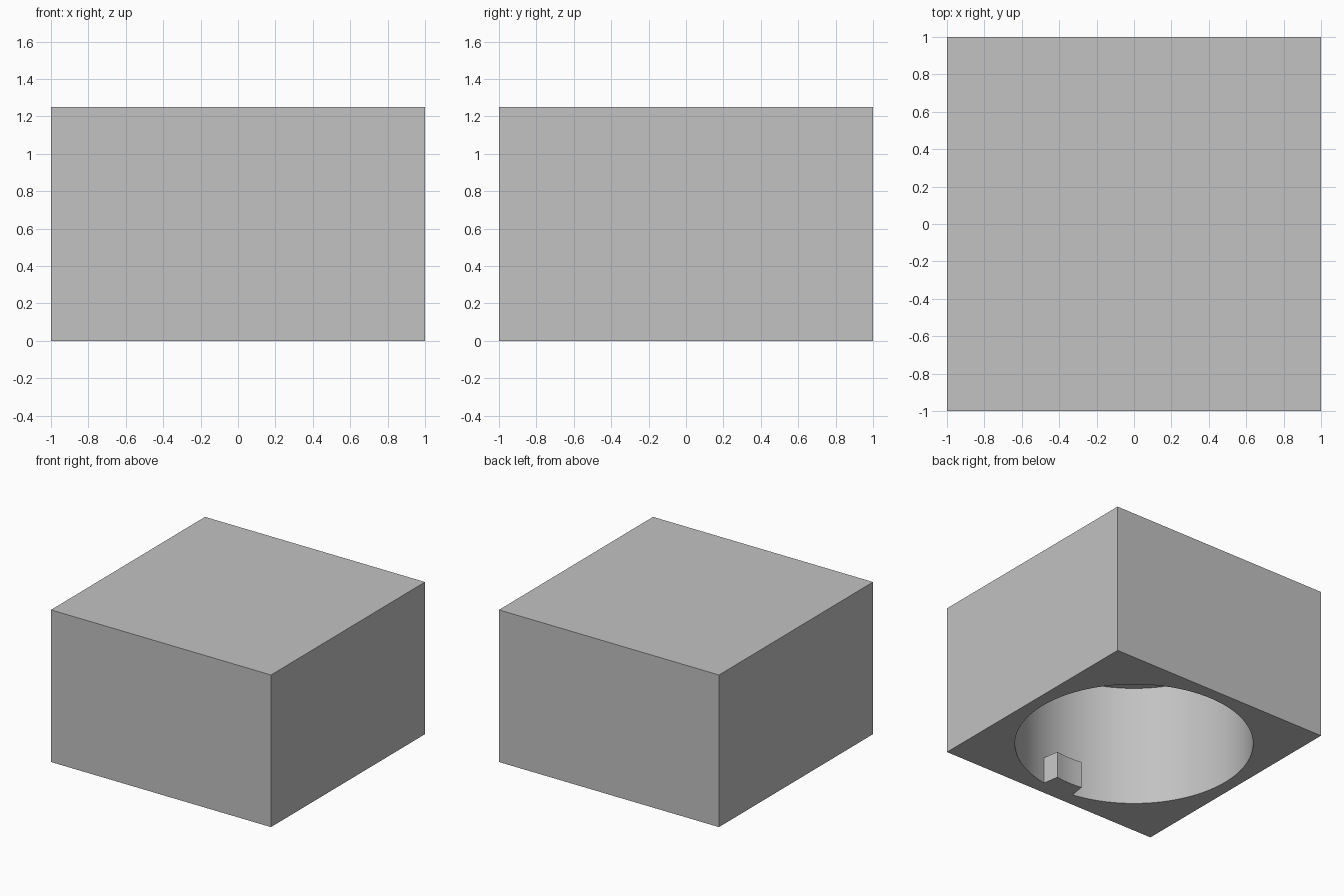
import bpy
import bmesh
from math import cos, sin, radians, pi

BORE_RADIUS = 0.897
BORE_DEPTH = 1.0
HEIGHT = 1.25

start_cube = bpy.data.objects.get("Cube")
if start_cube:
    bpy.data.objects.remove(start_cube, do_unlink=True)

grey = bpy.data.materials.new("light grey")
grey.use_nodes = True
grey.diffuse_color = (0.54, 0.54, 0.54, 1)
grey.node_tree.nodes["Principled BSDF"].inputs["Base Color"].default_value = grey.diffuse_color


def prism(name, outline, bottom, top):
    """Extrude a closed outline upward into a solid."""
    bm = bmesh.new()
    base = bm.faces.new([bm.verts.new((x, y, bottom)) for x, y in outline])
    lifted = bmesh.ops.extrude_face_region(bm, geom=[base], use_keep_orig=True)
    verts = [v for v in lifted["geom"] if isinstance(v, bmesh.types.BMVert)]
    bmesh.ops.translate(bm, verts=verts, vec=(0, 0, top - bottom))
    bmesh.ops.recalc_face_normals(bm, faces=bm.faces)
    mesh = bpy.data.meshes.new(name)
    bm.to_mesh(mesh)
    bm.free()
    mesh.materials.append(grey)
    obj = bpy.data.objects.new(name, mesh)
    bpy.context.collection.objects.link(obj)
    return obj


def arc(radius, start, end, steps):
    angles = [start + (end - start) * i / steps for i in range(steps + 1)]
    return [(radius * cos(a), radius * sin(a)) for a in angles]


def smooth(obj):
    bpy.ops.object.select_all(action="DESELECT")
    obj.select_set(True)
    bpy.context.view_layer.objects.active = obj
    bpy.ops.object.shade_smooth_by_angle(angle=radians(30))


# Square block with a blind round bore opening downward
block = prism("block", [(-1, -1), (1, -1), (1, 1), (-1, 1)], 0, HEIGHT)
cutter = prism("bore_cutter", arc(BORE_RADIUS, 0, 2 * pi, 120)[:-1], -0.2, BORE_DEPTH)
cutter.hide_render = True
bore = block.modifiers.new("bore", "BOOLEAN")
bore.operation = "DIFFERENCE"
bore.solver = "EXACT"
bore.object = cutter
bpy.context.view_layer.objects.active = block
bpy.ops.object.modifier_apply(modifier=bore.name)
bpy.data.objects.remove(cutter, do_unlink=True)
smooth(block)

# Locking tab on the front of the bore wall, flush with the underside
front, half = radians(-90), radians(9)
tab_outline = (arc(BORE_RADIUS, front - half, front + half, 6)
               + arc(0.765, front + half, front - half, 6))
tab = prism("locking_tab", tab_outline, 0, 0.22)
smooth(tab)
